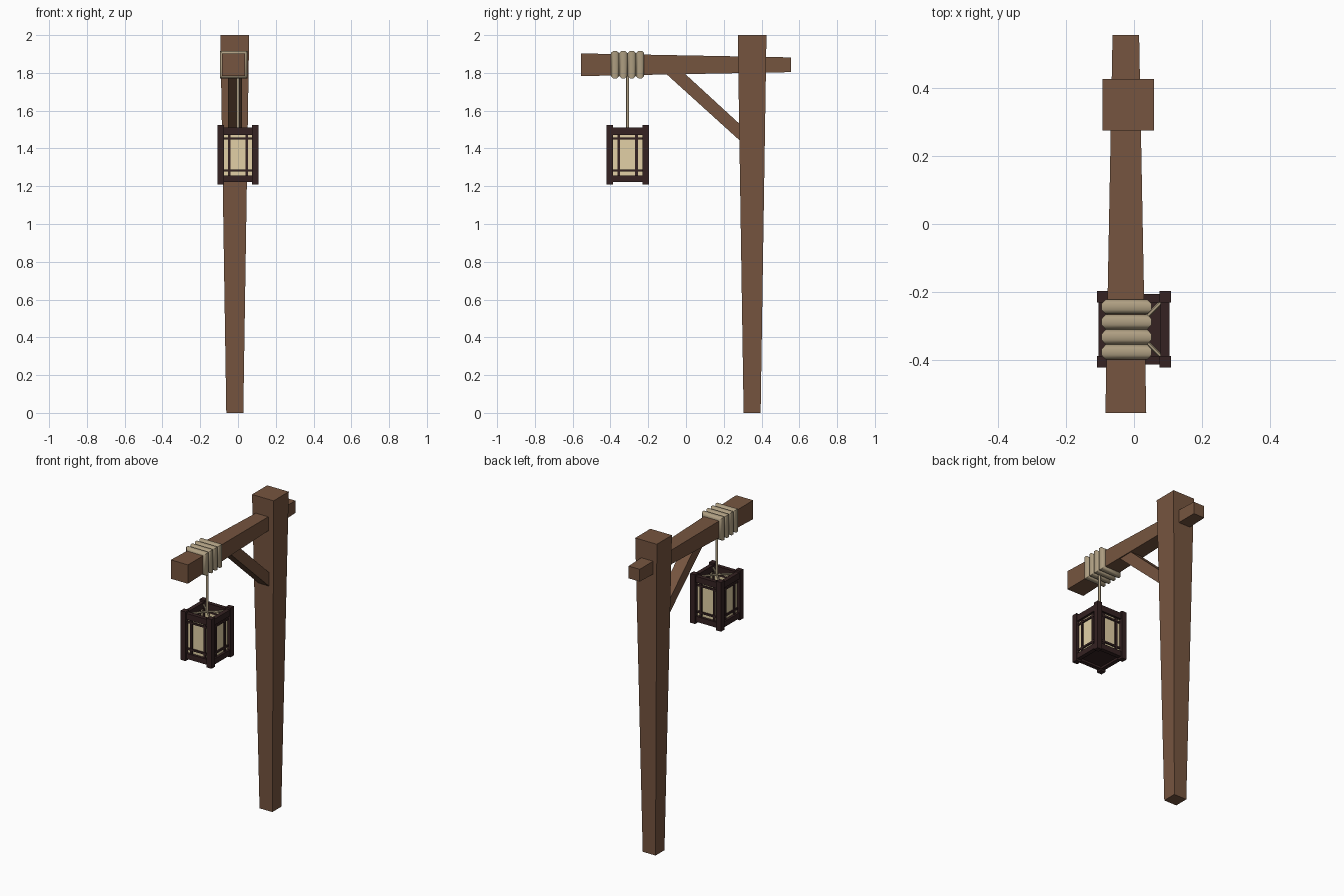
import bpy, bmesh, math
from mathutils import Vector

if "Cube" in bpy.data.objects:
    bpy.data.objects.remove(bpy.data.objects["Cube"])


def material(name, rgb):
    m = bpy.data.materials.new(name)
    m.diffuse_color = (*rgb, 1)
    m.use_nodes = True
    m.node_tree.nodes["Principled BSDF"].inputs["Base Color"].default_value = m.diffuse_color
    return m


WOOD = material("brown_wood", (0.18, 0.09, 0.05))
DARK = material("dark_wood", (0.035, 0.016, 0.016))
ROPE = material("rope", (0.42, 0.34, 0.22))
PAPER = material("paper", (0.76, 0.63, 0.38))


def add(name, verts, faces, mat, smooth=False):
    me = bpy.data.meshes.new(name)
    me.from_pydata([tuple(v) for v in verts], [], faces)
    bm = bmesh.new()
    bm.from_mesh(me)
    bmesh.ops.recalc_face_normals(bm, faces=bm.faces)
    bm.to_mesh(me)
    bm.free()
    me.materials.append(mat)
    ob = bpy.data.objects.new(name, me)
    bpy.context.collection.objects.link(ob)
    if smooth:
        bpy.ops.object.select_all(action='DESELECT')
        ob.select_set(True)
        bpy.context.view_layer.objects.active = ob
        bpy.ops.object.shade_smooth_by_angle(angle=math.radians(50))
    return ob


def loft(name, rings, mat, closed=False, smooth=False):
    """Skin rings of equal length; cap the ends unless closed."""
    n, m = len(rings[0]), len(rings)
    faces = [(i * n + j, i * n + (j + 1) % n,
              (i + 1) % m * n + (j + 1) % n, (i + 1) % m * n + j)
             for i in range(m if closed else m - 1) for j in range(n)]
    if not closed:
        faces += [tuple(range(n)), tuple(range((m - 1) * n, m * n))]
    return add(name, [v for r in rings for v in r], faces, mat, smooth)


SQ = [(-1, -1), (1, -1), (1, 1), (-1, 1)]


def box(name, lo, hi, mat):
    return loft(name, [[(lo[0] if a < 0 else hi[0], lo[1] if b < 0 else hi[1], z)
                        for a, b in SQ] for z in (lo[2], hi[2])], mat)


def rod(name, p, q, r, mat, n=8):
    p, q = Vector(p), Vector(q)
    rot = (q - p).to_track_quat('Z', 'Y')
    c = [rot @ Vector((r * math.cos(2 * math.pi * k / n), r * math.sin(2 * math.pi * k / n), 0))
         for k in range(n)]
    return loft(name, [[p + v for v in c], [q + v for v in c]], mat, smooth=True)


# Post, widening upward
loft("post", [[(-0.017 + h * a, 0.35 + h * b, z) for a, b in SQ]
              for h, z in ((0.045, 0), (0.076, 2))], WOOD)
# Beam, widening toward the front
loft("beam", [[(-0.024 + h * a, y, 1.843 + h * b) for a, b in SQ]
              for h, y in ((0.06, -0.555), (0.039, 0.555))], WOOD)
# Diagonal brace running into beam and post
brace = [(-0.125, 1.813), (-0.025, 1.813), (0.30, 1.515), (0.30, 1.428)]
loft("brace", [[(x, y, z) for y, z in brace] for x in (-0.054, 0.02)], WOOD)

# Square rope wraps with eight-sided section
for i in range(4):
    y = -0.376 + i * 0.0443
    rings = []
    for a, b in SQ:
        ring = []
        for k in range(8):
            t = 2 * math.pi * (k + 0.5) / 8
            d = 0.053 + 0.0215 * math.cos(t)
            ring.append((-0.022 + a * d, y + 0.0235 * math.sin(t), 1.844 + b * d))
        rings.append(ring)
    loft(f"rope_wrap_{i + 1}", rings, ROPE, closed=True, smooth=True)

# Hanging cord and the ties spreading to the lantern corners
CY = -0.309
rod("hanging_cord", (0, CY, 1.495), (0, CY, 1.82), 0.008, ROPE)
for i, (a, b) in enumerate(SQ):
    rod(f"lantern_tie_{i + 1}", (0, CY, 1.503), (0.09 * a, CY + 0.09 * b, 1.495), 0.006, ROPE, 6)

# Lantern corner posts
for i, (a, b) in enumerate(SQ):
    x, y = 0.0915 * a, CY + 0.095 * b
    box(f"lantern_corner_{i + 1}", (x - 0.017, y - 0.017, 1.21), (x + 0.017, y + 0.017, 1.523), DARK)

# Four lantern sides, each turned about the lantern centre
for s in range(4):
    c, n = [(1, 0), (0, 1), (-1, 0), (0, -1)][s]

    def side(name, u0, u1, d0, d1, z0, z1, mat):
        pts = [(u * c - d * n, CY + u * n + d * c) for u, d in ((u0, d0), (u1, d1))]
        lo = [min(p[k] for p in pts) for k in (0, 1)]
        hi = [max(p[k] for p in pts) for k in (0, 1)]
        box(f"{name}_{s + 1}", (*lo, z0), (*hi, z1), mat)

    side("top_rail", -0.085, 0.085, 0.078, 0.104, 1.472, 1.511, DARK)
    side("bottom_rail", -0.085, 0.085, 0.078, 0.104, 1.222, 1.257, DARK)
    side("paper_panel", -0.085, 0.085, 0.084, 0.088, 1.25, 1.48, PAPER)
    for tag, z in (("upper", 1.453), ("lower", 1.283)):
        side(f"{tag}_slat", -0.085, 0.085, 0.083, 0.096, z - 0.006, z + 0.006, DARK)
    for tag, u in (("left", -0.047), ("right", 0.047)):
        side(f"{tag}_slat", u - 0.007, u + 0.007, 0.083, 0.095, 1.25, 1.48, DARK)

# Lantern floor
box("lantern_floor", (-0.085, CY - 0.085, 1.235), (0.085, CY + 0.085, 1.247), DARK)
